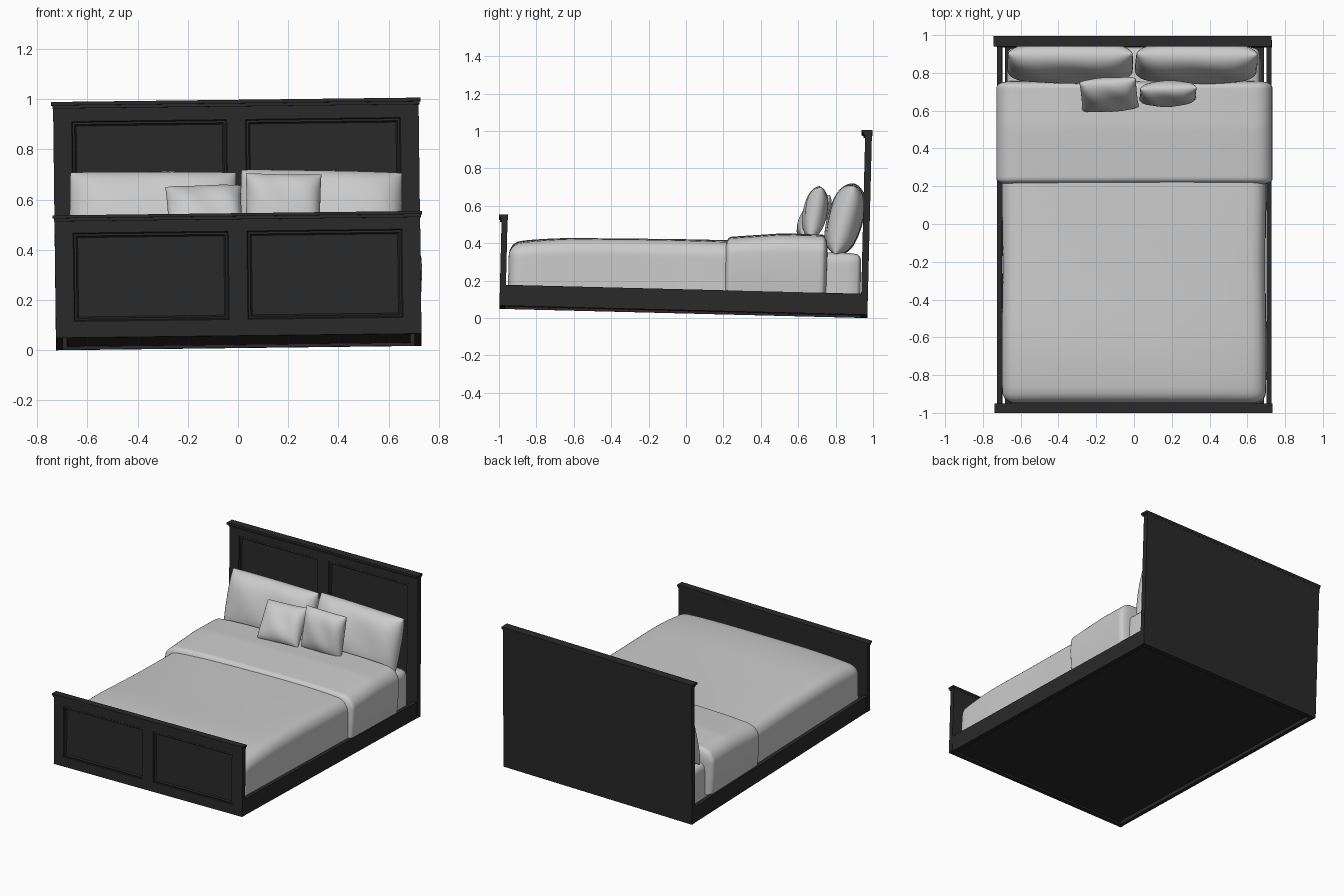
import bpy, bmesh, math
from mathutils import Matrix, Vector

if "Cube" in bpy.data.objects:
    bpy.data.objects.remove(bpy.data.objects["Cube"])

# The whole bed sits with a very slight tilt
TILT = (Matrix.Translation((0.003, 0, 0.033))
        @ Matrix.Rotation(-0.025, 4, 'X') @ Matrix.Rotation(-0.012, 4, 'Y'))

black = bpy.data.materials.new("black_wood")
black.diffuse_color = (0.022, 0.022, 0.022, 1)
black.use_nodes = True
black.node_tree.nodes["Principled BSDF"].inputs["Base Color"].default_value = black.diffuse_color


def finish(name, bm, matrix=TILT, mat=None, smooth=False):
    bmesh.ops.recalc_face_normals(bm, faces=bm.faces[:])
    me = bpy.data.meshes.new(name)
    bm.to_mesh(me)
    bm.free()
    ob = bpy.data.objects.new(name, me)
    bpy.context.collection.objects.link(ob)
    ob.matrix_world = matrix
    if mat:
        me.materials.append(mat)
    if smooth:
        me.shade_smooth()
    return ob


def box_bm(lo, hi):
    bm = bmesh.new()
    bmesh.ops.create_cube(bm, size=1)
    lo, hi = Vector(lo), Vector(hi)
    for v in bm.verts:
        v.co = Vector([lo[i] + (v.co[i] + 0.5) * (hi[i] - lo[i]) for i in range(3)])
    return bm


def wood_box(name, lo, hi):
    return finish(name, box_bm(lo, hi), mat=black)


def panelled_board(name, y0, y1, height, z0, z1):
    """Board with two moulded, sunken panels on its front (-y) face."""
    bm = box_bm((-0.728, y0, 0), (0.728, y1, height))
    cuts = [((x, 0, 0), (1, 0, 0)) for x in (-0.655, -0.037, 0.037, 0.655)]
    cuts += [((0, 0, z), (0, 0, 1)) for z in (z0, z1)]
    for co, no in cuts:
        bmesh.ops.bisect_plane(bm, geom=bm.verts[:] + bm.edges[:] + bm.faces[:],
                               plane_co=co, plane_no=no)
    bm.normal_update()
    panels = [f for f in bm.faces if f.normal.y < -0.9
              and 0.037 < abs(f.calc_center_median().x) < 0.655
              and z0 < f.calc_center_median().z < z1]
    for width, depth in ((0.004, -0.006), (0.008, 0.003), (0.006, -0.009)):
        bmesh.ops.inset_individual(bm, faces=panels, thickness=width, depth=depth,
                                   use_even_offset=True)
    return finish(name, bm, mat=black)


def soft_box(name, lo, hi, rad, shape=None, open_bottom=True, cuts=27):
    """Box with rounded top and sides; shape(p) adds a soft deformation."""
    bm = bmesh.new()
    bmesh.ops.create_cube(bm, size=2)
    bmesh.ops.subdivide_edges(bm, edges=bm.edges[:], cuts=cuts, use_grid_fill=True)
    if open_bottom:
        low = [f for f in bm.faces if f.calc_center_median().z < -0.999]
        bmesh.ops.delete(bm, geom=low, context='FACES')
    inner_lo = Vector((lo[0] + rad[0], lo[1] + rad[1], lo[2]))
    inner_hi = Vector(hi) - Vector(rad)
    for v in bm.verts:
        p = Vector([lo[i] + (math.sin(v.co[i] * math.pi / 2) + 1) / 2 * (hi[i] - lo[i])
                    for i in range(3)])
        c = Vector([min(max(p[i], inner_lo[i]), inner_hi[i]) for i in range(3)])
        d = Vector([(p[i] - c[i]) / rad[i] for i in range(3)])
        if d.length > 1e-6:
            d.normalize()
            p = c + Vector([d[i] * rad[i] for i in range(3)])
        v.co = shape(p) if shape else p
    return finish(name, bm, smooth=True)


def pillow(name, center, size, lean, roll=0.0, turn=0.0, pinch=0.05, power=4):
    """Plump cushion standing in xz, leaning back by the lean angle."""
    n = 28
    bm = bmesh.new()
    bmesh.ops.create_grid(bm, x_segments=n, y_segments=n, size=1)
    bmesh.ops.duplicate(bm, geom=bm.verts[:] + bm.edges[:] + bm.faces[:])
    for k, v in enumerate(bm.verts):
        side = 1 if k < len(bm.verts) // 2 else -1
        u, w = math.sin(v.co.x * math.pi / 2), math.sin(v.co.y * math.pi / 2)
        puff = math.sqrt(max(0, (1 - abs(u) ** power) * (1 - abs(w) ** power)))
        puff *= 1 - 0.25 * w * w
        wave = 0.004 * math.sin(5 * u + 3 * w)
        v.co = (size[0] / 2 * u * (1 - pinch * (1 - w * w) - 0.03 * u * u * w * w),
                side * size[1] / 2 * puff + wave * puff,
                size[2] / 2 * w * (1 - pinch * (1 - u * u) - 0.03 * u * u * w * w))
    bmesh.ops.remove_doubles(bm, verts=bm.verts[:], dist=1e-5)
    m = (Matrix.Translation(center) @ Matrix.Rotation(turn, 4, 'Z')
         @ Matrix.Rotation(-lean, 4, 'X') @ Matrix.Rotation(roll, 4, 'Y'))
    return finish(name, bm, m, smooth=True)


# Headboard and footboard with stepped cap mouldings
panelled_board("headboard", 0.934, 0.97, 0.968, 0.09, 0.91)
wood_box("headboard_cap_moulding", (-0.731, 0.925, 0.962), (0.731, 0.971, 0.976))
wood_box("headboard_cap", (-0.736, 0.915, 0.974), (0.736, 0.972, 0.988))
panelled_board("footboard", -0.998, -0.966, 0.472, 0.065, 0.417)
wood_box("footboard_cap_moulding", (-0.731, -1.005, 0.464), (0.731, -0.965, 0.478))
wood_box("footboard_cap", (-0.736, -1.012, 0.476), (0.736, -0.963, 0.488))

# Side rails and base
for side, s in (("left", -1), ("right", 1)):
    xs = sorted((s * 0.70, s * 0.726))
    wood_box(side + "_rail", (xs[0], -0.97, 0), (xs[1], 0.94, 0.112))
wood_box("base_panel", (-0.685, -0.967, 0.012), (0.685, 0.935, 0.05))

# Mattress
soft_box("mattress", (-0.672, -0.935, 0.05), (0.668, 0.93, 0.33), (0.05, 0.04, 0.05),
         open_bottom=False, cuts=15)


def duvet_shape(p):
    top = max(0, (p.z - 0.1) / 0.28)
    foot = max(0, (-0.55 - p.y) / 0.4)
    p.z += top * (-0.035 * foot ** 2 - 0.02 * (p.x / 0.7) ** 4
                  + 0.004 * math.sin(4 * p.y + 3 * p.x))
    p.x += 0.004 * math.sin(7 * p.y) * p.x
    return p


def fold_shape(p):
    top = max(0, (p.z - 0.1) / 0.33)
    p.z += top * (0.03 * min(1, (p.y - 0.2) / 0.3) - 0.022 * (p.x / 0.73) ** 4)
    p.x *= 1 + 0.012 * math.sin(math.pi * min(1, top)) - 0.012 * (1 - min(1, top))
    return p


# Duvet and its folded-back top
soft_box("duvet", (-0.697, -0.955, 0.09), (0.697, 0.72, 0.382), (0.07, 0.06, 0.08), duvet_shape)
soft_box("duvet_fold", (-0.722, 0.20, 0.105), (0.728, 0.748, 0.402), (0.08, 0.03, 0.08), fold_shape)

# Large sleeping pillows
pillow("left_pillow", (-0.338, 0.852, 0.525), (0.68, 0.18, 0.39), 0.27, 0.0, 0.0, 0.02, 5)
pillow("right_pillow", (0.33, 0.85, 0.53), (0.66, 0.18, 0.39), 0.27, 0.02, 0.0, 0.02, 5)

# Small throw cushions
pillow("left_cushion", (-0.132, 0.685, 0.545), (0.31, 0.12, 0.27), 0.6, -0.03, 0.05)
pillow("right_cushion", (0.18, 0.69, 0.565), (0.31, 0.12, 0.29), 0.2, 0.02, 0.03)
